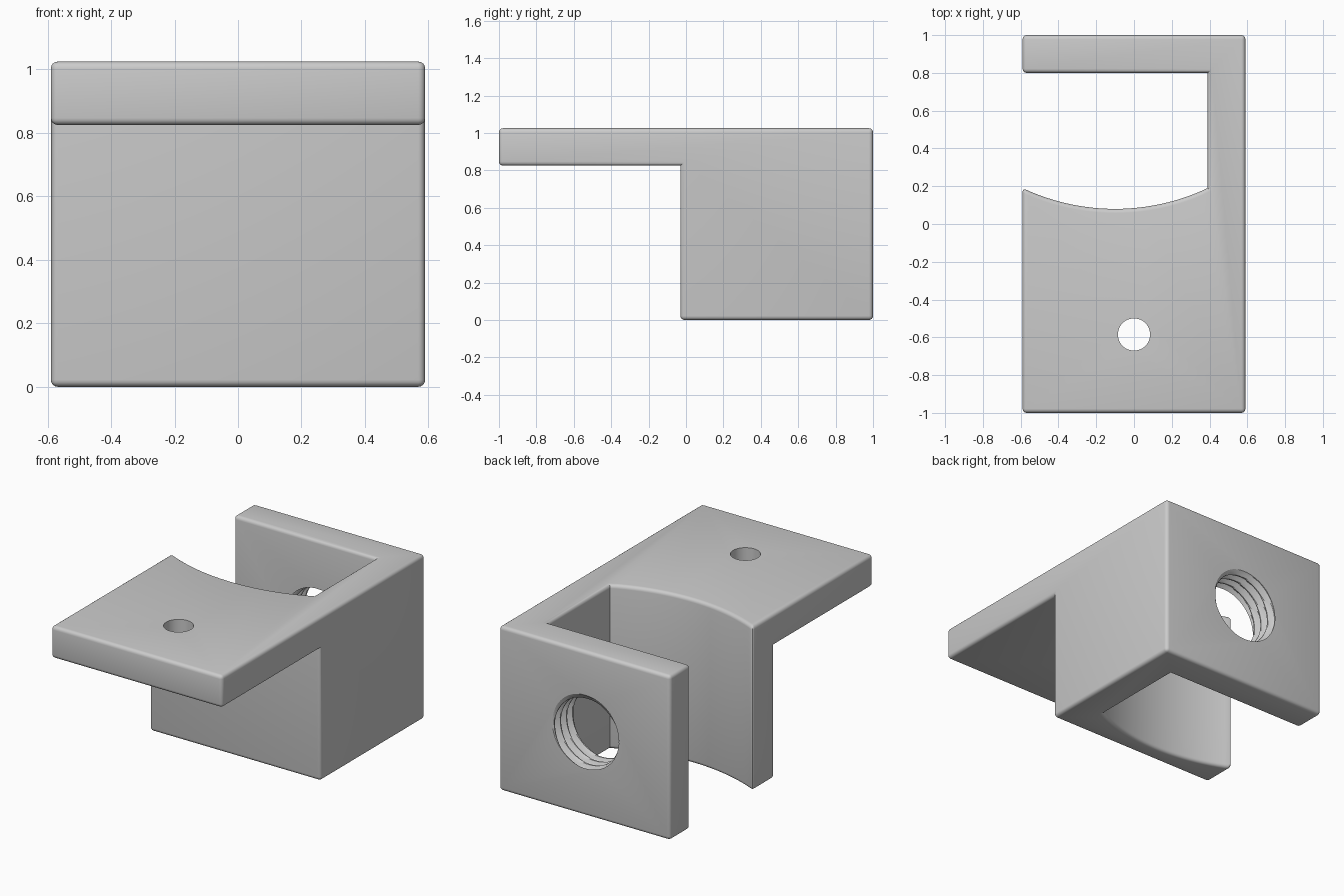
import bpy, bmesh, math
from mathutils import Matrix

default = bpy.data.objects.get("Cube")
if default:
    bpy.data.objects.remove(default, do_unlink=True)

HALF_W = 0.59      # half width of the block
FRONT = -0.03      # front face of the jaw
WALL = 0.39        # inner face of the side wall
BACK_IN = 0.8      # inner face of the threaded wall
PLATE_Z, TOP = 0.825, 1.025

grey = bpy.data.materials.new("plain grey")
grey.diffuse_color = (0.6, 0.6, 0.6, 1)
grey.use_nodes = True
grey.node_tree.nodes["Principled BSDF"].inputs["Base Color"].default_value = (0.6, 0.6, 0.6, 1)


def make_object(name, bm):
    bmesh.ops.recalc_face_normals(bm, faces=bm.faces[:])
    mesh = bpy.data.meshes.new(name)
    bm.to_mesh(mesh)
    bm.free()
    mesh.materials.append(grey)
    obj = bpy.data.objects.new(name, mesh)
    bpy.context.collection.objects.link(obj)
    return obj


def extrude_face(bm, face, vector):
    new = bmesh.ops.extrude_discrete_faces(bm, faces=[face])["faces"][0]
    bmesh.ops.translate(bm, verts=new.verts[:], vec=vector)
    return new


def clamp_body():
    bm = bmesh.new()
    # C-shaped outline with a shallow curved jaw
    outline = [(-HALF_W, FRONT), (HALF_W, FRONT), (HALF_W, 1), (-HALF_W, 1),
               (-HALF_W, BACK_IN), (WALL, BACK_IN)]
    steps, mid, radius = 24, (WALL - HALF_W) / 2, 1.146
    for i in range(steps + 1):
        x = WALL - (WALL + HALF_W) * i / steps
        outline.append((x, 0.08 + radius - math.sqrt(radius ** 2 - (x - mid) ** 2)))
    base = bm.faces.new([bm.verts.new((x, y, 0)) for x, y in outline])
    floor = bmesh.ops.extrude_face_region(bm, geom=[base])
    top = next(g for g in floor["geom"] if isinstance(g, bmesh.types.BMFace))
    bmesh.ops.translate(bm, verts=top.verts[:], vec=(0, 0, PLATE_Z))
    bmesh.ops.recalc_face_normals(bm, faces=bm.faces[:])
    extrude_face(bm, top, (0, 0, TOP - PLATE_Z))
    # Mounting plate pulled forward from the upper band
    bm.normal_update()
    front = next(f for f in bm.faces if f.normal.y < -0.9
                 and f.calc_center_median().z > PLATE_Z
                 and abs(f.calc_center_median().y - FRONT) < 0.001)
    extrude_face(bm, front, (0, -1 - FRONT, 0))
    bmesh.ops.recalc_face_normals(bm, faces=bm.faces[:])
    bmesh.ops.dissolve_limit(bm, angle_limit=0.01, verts=bm.verts[:], edges=bm.edges[:])
    # Rounded outer edges
    sharp = [e for e in bm.edges if e.calc_face_angle_signed(0) > math.radians(40)]
    bmesh.ops.bevel(bm, geom=sharp, offset=0.022, offset_type='OFFSET', segments=4,
                    profile=0.5, affect='EDGES', clamp_overlap=True)
    return make_object("clamp_body", bm)


def thread_cutter():
    bm = bmesh.new()
    rows, segs, pitch = 44, 64, 0.06
    rings = []
    for j in range(rows + 1):
        y = 0.74 + j * 0.0075
        ring = []
        for i in range(segs):
            a = math.tau * i / segs
            wave = abs(((y / pitch + i / segs) % 1) * 2 - 1)
            r = 0.212 + 0.033 * min(1, max(0, wave * 1.5 - 0.25))
            ring.append(bm.verts.new((r * math.cos(a), y, 0.51 + r * math.sin(a))))
        rings.append(ring)
    for low, high in zip(rings, rings[1:]):
        for i in range(segs):
            k = (i + 1) % segs
            bm.faces.new((low[i], low[k], high[k], high[i]))
    bm.faces.new(rings[0])
    bm.faces.new(rings[-1])
    return make_object("thread_cutter", bm)


def hole_cutter():
    bm = bmesh.new()
    bmesh.ops.create_cone(bm, cap_ends=True, segments=48, radius1=0.085, radius2=0.085,
                          depth=0.6, matrix=Matrix.Translation((0, -0.585, 0.92)))
    return make_object("hole_cutter", bm)


body = clamp_body()
bpy.context.view_layer.objects.active = body
body.select_set(True)

# Cut the threaded hole and the screw hole
for cutter in (thread_cutter(), hole_cutter()):
    cutter.hide_render = True
    mod = body.modifiers.new("cut", 'BOOLEAN')
    mod.object = cutter
    mod.operation = 'DIFFERENCE'
    mod.solver = 'EXACT'
    bpy.ops.object.modifier_apply(modifier=mod.name)
    bpy.data.objects.remove(cutter, do_unlink=True)

bpy.ops.object.shade_smooth_by_angle(angle=math.radians(25))
